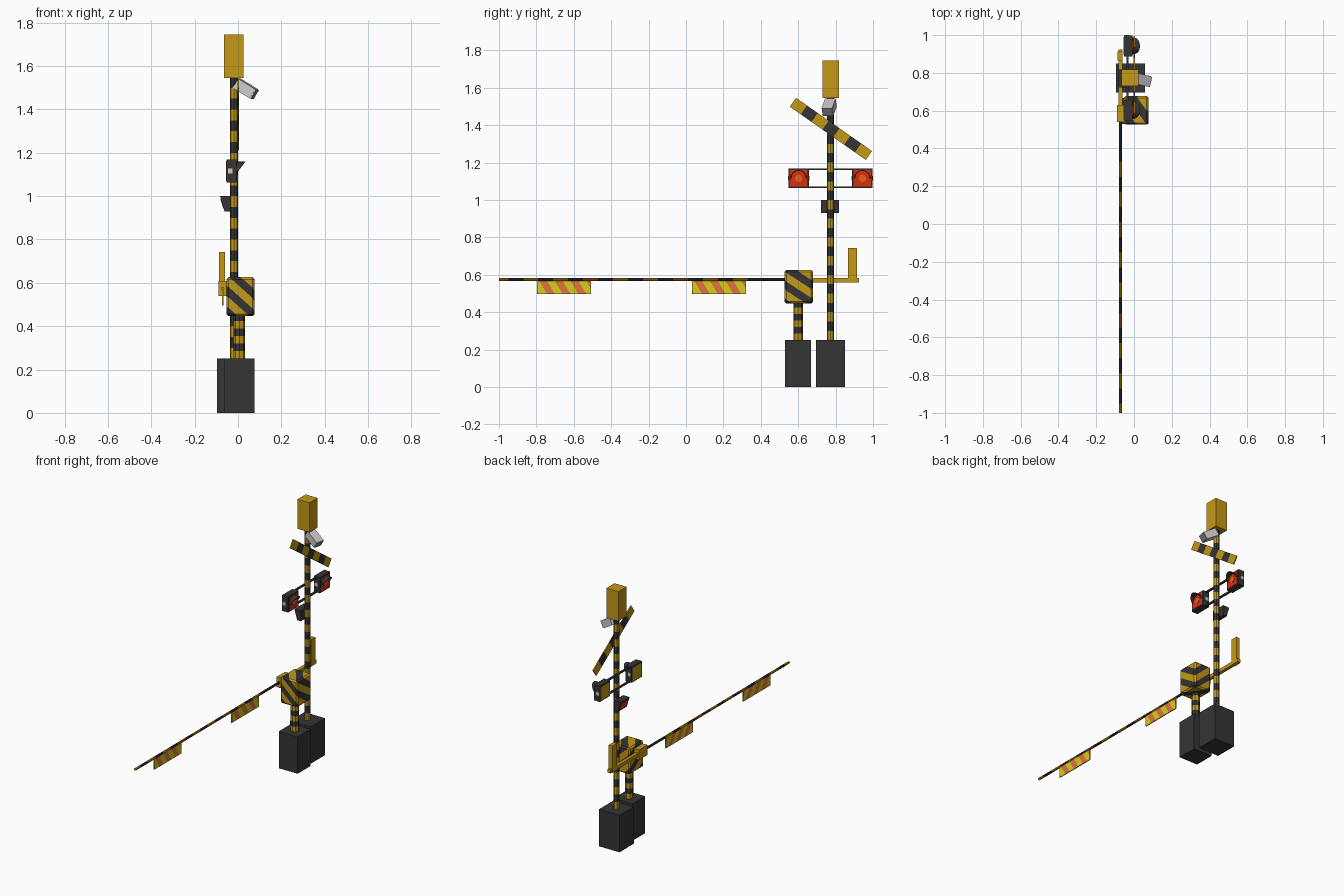
import bpy, bmesh, math
from mathutils import Vector, Matrix

if "Cube" in bpy.data.objects:
    bpy.data.objects.remove(bpy.data.objects["Cube"])


def material(name, r, g, b):
    m = bpy.data.materials.new(name)
    m.diffuse_color = (r, g, b, 1)
    m.use_nodes = True
    m.node_tree.nodes["Principled BSDF"].inputs["Base Color"].default_value = m.diffuse_color
    return m


YELLOW = material("paint_yellow", 0.56, 0.32, 0.008)
DARK = material("charcoal", 0.035, 0.035, 0.035)
ORANGE = material("arm_orange", 0.55, 0.13, 0.02)
LIME = material("flag_yellow", 0.66, 0.62, 0.01)
CORAL = material("flag_orange", 0.75, 0.17, 0.05)
RED = material("signal_red", 0.68, 0.03, 0.004)
LAMP = material("lamp_orange", 0.8, 0.12, 0.012)
LIGHT = material("light_grey", 0.6, 0.6, 0.6)
GREY = material("mid_grey", 0.25, 0.25, 0.25)


def finish(name, bm, *mats):
    bmesh.ops.recalc_face_normals(bm, faces=bm.faces[:])
    me = bpy.data.meshes.new(name)
    bm.to_mesh(me)
    bm.free()
    for m in mats:
        me.materials.append(m)
    o = bpy.data.objects.new(name, me)
    bpy.context.collection.objects.link(o)
    return o


def box_bm(x0, x1, y0, y1, z0, z1):
    bm = bmesh.new()
    mat = (Matrix.Translation(((x0 + x1) / 2, (y0 + y1) / 2, (z0 + z1) / 2))
           @ Matrix.Diagonal((x1 - x0, y1 - y0, z1 - z0, 1)))
    bmesh.ops.create_cube(bm, size=1, matrix=mat)
    return bm


def box(name, mat, *r):
    return finish(name, box_bm(*r), mat)


def rod_bm(a, b, radius, sides=8):
    a, b = Vector(a), Vector(b)
    d = b - a
    rot = d.to_track_quat('Z', 'Y').to_matrix().to_4x4()
    bm = bmesh.new()
    bmesh.ops.create_cone(bm, cap_ends=True, segments=sides, radius1=radius,
                          radius2=radius, depth=d.length,
                          matrix=Matrix.Translation((a + b) / 2) @ rot)
    return bm


def stripe(bm, direction, start, step, rule):
    """Cut the mesh into bands along a direction and colour band k by rule(k)."""
    d = Vector(direction)
    vals = [v.co.dot(d) for v in bm.verts]
    k0 = math.floor((min(vals) - start) / step)
    k1 = math.ceil((max(vals) - start) / step)
    for k in range(k0, k1 + 1):
        bmesh.ops.bisect_plane(bm, geom=bm.verts[:] + bm.edges[:] + bm.faces[:],
                               plane_co=d * ((start + k * step) / d.length_squared),
                               plane_no=d)
    for f in bm.faces:
        k = math.floor((f.calc_center_median().dot(d) - start) / step)
        f.material_index = rule(k)


MX, MY = -0.019, 0.772   # mast axis
AX, AZ = -0.071, 0.574   # barrier arm axis

# Concrete bases
box("mast_base", DARK, -0.096, 0.058, 0.695, 0.849, 0, 0.25)
box("machine_base", DARK, -0.065, 0.076, 0.53, 0.668, 0, 0.25)

# Striped mast and machine post
bm = rod_bm((MX, MY, 0.25), (MX, MY, 1.55), 0.019)
stripe(bm, (0, 0, 1), 0.25, 0.05, lambda k: k % 2)
finish("mast", bm, YELLOW, DARK)
bm = rod_bm((0.006, 0.6, 0.25), (0.006, 0.6, 0.45), 0.026)
stripe(bm, (0, 0, 1), 0.25, 0.035, lambda k: k % 2)
finish("machine_post", bm, YELLOW, DARK)

# Barrier machine with diagonal stripes
bm = box_bm(-0.053, 0.076, 0.526, 0.678, 0.446, 0.626)
bmesh.ops.bevel(bm, geom=bm.edges[:], offset=0.01, segments=1, affect='EDGES')
stripe(bm, (0.9, 0.65, 1), 0.02, 0.048, lambda k: k % 2)
finish("barrier_machine", bm, YELLOW, DARK)

# Arm bracket, tail and counterweight
box("arm_bracket", YELLOW, -0.09, -0.05, 0.54, 0.63, 0.54, 0.608)
box("arm_tail", YELLOW, -0.083, -0.061, 0.6, 0.925, 0.56, 0.584)
box("counterweight", YELLOW, -0.087, -0.06, 0.865, 0.913, 0.56, 0.742)

# Banded barrier arm
bm = rod_bm((AX, -1, AZ), (AX, 0.56, AZ), 0.008)
stripe(bm, (0, 1, 0), -0.95, 0.08,
       lambda k: 2 if k in (5, 11) else 1 if k % 2 == 0 or k > 15 else 0)
finish("barrier_arm", bm, YELLOW, DARK, ORANGE)

# Hanging flags with slanted stripes
for i, y0 in enumerate((-0.797, 0.032)):
    bm = box_bm(AX - 0.003, AX + 0.003, y0, y0 + 0.288, 0.496, 0.568)
    stripe(bm, (0, 1, 0.6), y0 + 0.31, 0.042, lambda k: k % 2)
    finish(f"arm_flag_{i + 1}", bm, LIME, CORAL)

# Box on top of the mast
box("mast_top_box", YELLOW, -0.065, 0.025, 0.73, 0.817, 1.545, 1.745)

# Tilted floodlight
tilt = (Matrix.Translation((0.036, 0.765, 1.495))
        @ Matrix.Rotation(math.radians(-13), 4, 'Z')
        @ Matrix.Rotation(math.radians(31), 4, 'Y'))
for name, mat, r in (("floodlight", LIGHT, (-0.05, 0.046, -0.029, 0.029, -0.025, 0.025)),
                     ("floodlight_lens", GREY, (0.046, 0.051, -0.027, 0.027, -0.023, 0.023))):
    bm = box_bm(*r)
    bm.transform(tilt)
    finish(name, bm, mat)

# Diagonal warning board
bm = box_bm(-0.004, 0.004, -0.248, 0.248, -0.029, 0.029)
stripe(bm, (0, 1, 0), -0.248, 0.496 / 7, lambda k: k % 2)
bm.transform(Matrix.Translation((0.001, 0.775, 1.38))
             @ Matrix.Rotation(math.radians(-35), 4, 'X'))
finish("warning_board", bm, YELLOW, DARK)

# Pair of flashing signals
SZ = 1.116
for i, y in enumerate((0.602, 0.943)):
    n = i + 1
    box(f"signal_housing_{n}", DARK, -0.053, -0.008, y - 0.055, y + 0.055, SZ - 0.053, SZ + 0.053)
    box(f"signal_face_{n}", RED, -0.009, -0.005, y - 0.045, y + 0.045, SZ - 0.045, SZ + 0.045)
    box(f"signal_back_{n}", YELLOW, -0.056, -0.052, y - 0.048, y + 0.048, SZ - 0.046, SZ + 0.046)
    finish(f"signal_lamp_{n}", rod_bm((-0.006, y, SZ), (-0.002, y, SZ), 0.02, 10), LAMP)
    for s in (-1, 1):
        ys = sorted((y + s * 0.054, y + s * 0.057))
        box(f"signal_side_plate_{n}_{'a' if s < 0 else 'b'}", LIGHT,
            -0.047, -0.026, *ys, SZ - 0.012, SZ + 0.012)
    # hood: half ring, deepest at the top
    bm = bmesh.new()
    rows = []
    for j in range(9):
        a = math.pi * j / 8
        yy, zz = y + 0.042 * math.cos(a), SZ + 0.042 * math.sin(a)
        rows.append((bm.verts.new((-0.008, yy, zz)),
                     bm.verts.new((0.001 + 0.031 * math.sin(a), yy, zz))))
    for (a, b), (c, d) in zip(rows, rows[1:]):
        bm.faces.new((a, b, d, c))
    hood = finish(f"signal_hood_{n}", bm, DARK)
    mod = hood.modifiers.new("thickness", 'SOLIDIFY')
    mod.thickness = 0.004
    mod.offset = 0

# Rails joining the signals
for n, z in (("top", SZ + 0.048), ("bottom", SZ - 0.048)):
    box(f"signal_rail_{n}", DARK, -0.04, -0.028, 0.65, 0.895, z - 0.005, z + 0.005)

# Wedge-shaped indicator on the back of the mast, with a red plate
y0, y1 = 0.722, 0.818
bm = bmesh.new()
profile = ((-0.083, 1.0), (-0.034, 1.0), (-0.034, 0.93), (-0.062, 0.93))
face = bm.faces.new([bm.verts.new((x, y0, z)) for x, z in profile])
ext = bmesh.ops.extrude_face_region(bm, geom=[face])
bmesh.ops.translate(bm, vec=(0, y1 - y0, 0),
                    verts=[g for g in ext["geom"] if isinstance(g, bmesh.types.BMVert)])
finish("indicator", bm, DARK)
bm = box_bm(-0.002, 0.002, -0.034, 0.034, -0.022, 0.022)
bm.transform(Matrix.Translation((-0.0728, MY, 0.965))
             @ Matrix.Rotation(-math.atan2(0.021, 0.07), 4, 'Y'))
finish("indicator_lens", bm, RED)
